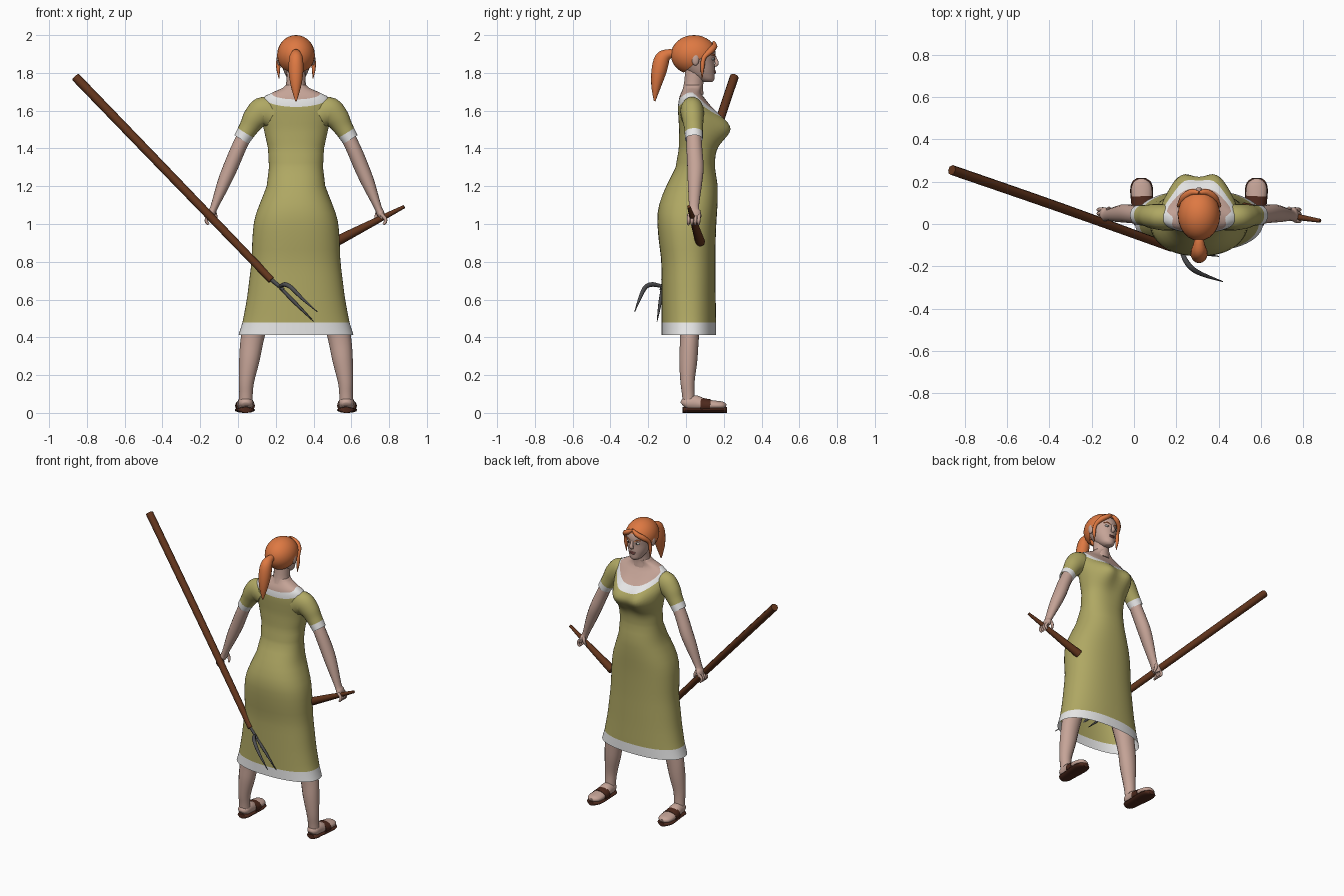
import bpy, bmesh, math
from mathutils import Vector

CX = 0.307  # body centre line


def mat(name, r, g, b):
    m = bpy.data.materials.new(name)
    m.diffuse_color = (r, g, b, 1)
    return m


OLIVE = mat("olive cloth", .43, .39, .125)
TRIM = mat("white trim", .80, .80, .80)
SKIN = mat("skin", .56, .37, .31)
HAIR = mat("orange hair", .73, .19, .055)
WOOD = mat("wood", .125, .036, .012)
LEATHER = mat("leather", .075, .022, .012)
STEEL = mat("dark steel", .075, .075, .08)
EYE = mat("eye white", .65, .65, .62)
DARK = mat("dark iris", .03, .025, .02)
LIPS = mat("lips", .36, .13, .11)


def finish(name, bm, mats, angle=50):
    bmesh.ops.recalc_face_normals(bm, faces=bm.faces)
    me = bpy.data.meshes.new(name)
    bm.to_mesh(me)
    bm.free()
    for m in mats:
        me.materials.append(m)
    ob = bpy.data.objects.new(name, me)
    bpy.context.collection.objects.link(ob)
    bpy.ops.object.select_all(action='DESELECT')
    ob.select_set(True)
    bpy.context.view_layer.objects.active = ob
    bpy.ops.object.shade_smooth_by_angle(angle=math.radians(angle))
    return ob


def loft(name, rings, mats, row_mat=lambda i: 0, caps=(True, True), angle=50):
    """Skin a list of equal-length rings; row_mat picks the colour of each row."""
    bm = bmesh.new()
    vs = [[bm.verts.new(p) for p in r] for r in rings]
    n = len(vs[0])
    for i in range(len(vs) - 1):
        for j in range(n):
            k = (j + 1) % n
            f = bm.faces.new((vs[i][j], vs[i][k], vs[i + 1][k], vs[i + 1][j]))
            f.material_index = row_mat(i)
    for use, i in zip(caps, (0, -1)):
        if use:
            f = bm.faces.new(vs[i])
            f.material_index = row_mat(0 if i == 0 else len(vs) - 2)
    return finish(name, bm, mats, angle)


def spline(pts, sub):
    """Catmull-Rom through points of any dimension."""
    out = []
    for i in range(len(pts) - 1):
        p = [pts[max(0, min(len(pts) - 1, i + d))] for d in (-1, 0, 1, 2)]
        for s in range(sub):
            t = s / sub
            out.append([.5 * (2*b + (c-a)*t + (2*a-5*b+4*c-d)*t*t + (3*b-a-3*c+d)*t**3)
                        for a, b, c, d in zip(*p)])
    return out + [list(pts[-1])]


def tube(name, pts, mats, ref=(0, 1, 0), n=14, sub=4, side=0, **kw):
    """Tube through (x, y, z, a, b); b is the radius along ref. side = +-1 offsets from the body."""
    pts = spline([p if len(p) == 5 else (*p, p[3]) for p in pts], sub)
    if side:
        pts = [(CX + side * p[0], *p[1:]) for p in pts]
    P = [Vector(p[:3]) for p in pts]
    rings = []
    for i, p in enumerate(pts):
        t = (P[min(i + 1, len(P) - 1)] - P[max(i - 1, 0)]).normalized()
        u = Vector(ref).cross(t).normalized()
        v = t.cross(u)
        rings.append([P[i] + u * p[3] * math.cos(q) + v * p[4] * math.sin(q)
                      for q in (2 * math.pi * k / n for k in range(n))])
    return loft(name, rings, mats, **kw)


def ball(name, c, r, m, cut=None):
    bm = bmesh.new()
    bmesh.ops.create_uvsphere(bm, u_segments=24, v_segments=16, radius=1)
    for v in bm.verts:
        v.co = Vector((c[0] + v.co.x * r[0], c[1] + v.co.y * r[1], c[2] + v.co.z * r[2]))
    if cut:
        bmesh.ops.bisect_plane(bm, geom=bm.verts[:] + bm.edges[:] + bm.faces[:],
                               plane_co=cut[0], plane_no=cut[1], clear_inner=True)
    return finish(name, bm, [m])


def lookup(table, z):
    for a, b in zip(table, table[1:]):
        if z <= b[0]:
            t = max(0, (z - a[0]) / (b[0] - a[0]))
            return [p + (q - p) * t for p, q in zip(a[1:], b[1:])]
    return table[-1][1:]


def oval(z, hw, yb, yf, a, e):
    c, s = math.cos(a), math.sin(a)
    x = math.copysign(abs(c) ** e, c) * hw
    y = (yb + yf) / 2 + math.copysign(abs(s) ** e, s) * (yf - yb) / 2
    return x, y, z


# Dress: height, half width, back y, front y
BODY = [(.41, .305, -.13, .16), (.48, .283, -.13, .16), (.6, .26, -.13, .157),
        (.8, .235, -.13, .155), (.92, .231, -.145, .157), (1.0, .225, -.152, .16),
        (1.07, .207, -.15, .165), (1.13, .182, -.135, .168), (1.2, .155, -.105, .168),
        (1.3, .143, -.055, .153), (1.4, .148, -.038, .152), (1.5, .17, -.036, .155),
        (1.56, .183, -.04, .148), (1.61, .185, -.043, .13), (1.65, .18, -.04, .108),
        (1.675, .168, -.034, .09), (1.69, .14, -.028, .08), (1.705, .105, -.02, .08),
        (1.72, .07, -.014, .085), (1.735, .055, -.01, .09)]


def body_point(z, a):
    x, y, z = oval(z, *lookup(BODY, z), a, .88)
    if math.sin(a) > 0:  # bust swelling
        g = sum(math.exp(-((x - c) / .062) ** 2 / 2 - ((z - 1.505) / .06) ** 2 / 2) for c in (-.085, .085))
        y += .088 * g * math.sin(a) ** .5
    return Vector((CX + x, y, z))


def body_height(row, a):
    """Rows level out at the hem and follow the scooped neckline at the top."""
    s = math.sin(a)
    neck = 1.697 - .112 * max(0, s) ** 2 - .037 * max(0, -s) ** 2
    if row < 2:
        return (.413, .478)[row]
    if row <= 18:
        return .478 + (row - 1) / 17 * (1.3 - .478)
    if row <= 32:
        return 1.3 + (row - 18) / 14 * (neck - .04 - 1.3)
    if row <= 34:
        return neck - .04 + (row - 32) * .02
    return neck + (row - 34) / 8 * (1.735 - neck)


ANG = [2 * math.pi * k / 56 for k in range(56)]
loft("dress", [[body_point(body_height(r, a), a) for a in ANG] for r in range(43)], [OLIVE, TRIM, SKIN],
     lambda i: 1 if i == 0 or 32 <= i < 34 else 2 if i >= 34 else 0, caps=(False, True), angle=60)

# Neck and head
tube("neck", [(CX, .035, 1.69, .062, .06), (CX, .04, 1.74, .052, .052), (CX, .05, 1.82, .052, .055)], [SKIN])
HEAD = [(1.752, .022, .085, .14), (1.765, .04, .06, .15), (1.79, .056, .02, .152), (1.82, .069, -.005, .153),
        (1.86, .08, -.03, .152), (1.9, .086, -.045, .157), (1.94, .082, -.04, .145), (1.975, .05, -.01, .105)]
loft("head", [[Vector((CX, 0, 0)) + Vector(oval(*r, 2 * math.pi * k / 28, 1)) for k in range(28)]
              for r in spline(HEAD, 3)], [SKIN])
tube("nose", [(CX, .15, 1.893, .008, .006), (CX, .158, 1.87, .010, .009), (CX, .163, 1.848, .015, .011),
              (CX, .152, 1.836, .009, .006)], [SKIN], n=10)
ball("upper_lip", (CX, .149, 1.809), (.021, .010, .005), LIPS)
ball("lower_lip", (CX, .149, 1.801), (.018, .010, .006), LIPS)

# Hair
ball("hair_cap", (CX, .042, 1.895), (.1, .122, .105), HAIR, ((CX, -.02, 1.795), (0, -.63, .77)))
tube("ponytail", [(CX, -.06, 1.9, .022), (CX, -.09, 1.9, .026, .026), (CX, -.125, 1.875, .04, .037),
                  (CX, -.143, 1.81, .04, .04), (CX, -.158, 1.73, .026, .028), (CX, -.166, 1.65, .004, .004)],
     [HAIR], ref=(1, 0, 0))

for s, n in ((-1, "left"), (1, "right")):
    # Face and hair details
    ball(n + "_eye", (CX + s * .033, .142, 1.873), (.016, .009, .007), EYE)
    ball(n + "_iris", (CX + s * .032, .147, 1.873), (.006, .006, .006), DARK)
    tube(n + "_eyebrow", [(.014, .153, 1.887, .003), (.035, .149, 1.897, .004), (.055, .133, 1.893, .002)],
         [HAIR], n=6, side=s)
    ball(n + "_ear", (CX + s * .09, .05, 1.872), (.012, .02, .033), SKIN)
    tube(n + "_fringe", [(.0, .147, 1.962, .008), (.035, .15, 1.94, .016), (.07, .128, 1.915, .017),
                         (.09, .095, 1.88, .012), (.094, .087, 1.83, .011), (.09, .085, 1.77, .002)],
         [HAIR], n=8, side=s)

    # Sleeve with cuff
    sl = [(.12, .03, 1.575, .07, .06), (.17, .032, 1.597, .077, .062), (.215, .036, 1.563, .066, .058),
          (.25, .04, 1.51, .052, .05), (.288, .042, 1.448, .044, .047)]
    tube(n + "_sleeve", sl, [OLIVE, TRIM], n=20, sub=5, side=s, caps=(True, False),
         row_mat=lambda i: 1 if i >= 17 else 0)

    # Arm, hand, thumb and fingers
    tube(n + "_arm", [(.245, .042, 1.52, .038), (.30, .044, 1.41, .039, .042), (.347, .05, 1.3, .039, .044),
                      (.385, .047, 1.21, .034, .038), (.433, .042, 1.09, .02, .027),
                      (.446, .045, 1.06, .021, .034), (.458, .045, 1.03, .014, .032)], [SKIN], side=s)
    for k in range(4):
        y = .016 + k * .018
        tube(n + "_finger", [(.452, y, 1.05, .010), (.472, y - .002, 1.03, .009), (.474, y - .003, 1.012, .009),
                             (.462, y - .003, .997, .006)], [SKIN], n=8, sub=2, side=s)
    tube(n + "_thumb", [(.435, .065, 1.07, .011), (.425, .072, 1.04, .010), (.42, .06, 1.015, .006)],
         [SKIN], n=8, sub=2, side=s)

    # Leg, foot and sandal
    tube(n + "_leg", [(.11, .015, .95, .085), (.18, .018, .62, .07), (.228, .018, .41, .062, .052),
                      (.247, .012, .28, .054, .049), (.262, .008, .17, .041, .039), (.265, .012, .1, .036, .034),
                      (.266, .016, .04, .036, .034)], [SKIN], side=s)
    foot = [(.266, -.017, .04, .022, .018), (.266, .0, .05, .038, .034), (.267, .05, .052, .042, .042),
            (.269, .1, .043, .047, .031), (.271, .16, .04, .05, .025), (.272, .195, .038, .04, .021),
            (.272, .212, .035, .018, .012)]
    tube(n + "_foot", foot, [SKIN], ref=(0, 0, 1), side=s)
    tube(n + "_sole", [(x, y * 1.02, .0155, a + .004, .0155) for x, y, z, a, b in foot], [LEATHER],
         ref=(0, 0, 1), side=s)
    tube(n + "_strap", [(.268, .078, .04, .05, .042), (.27, .13, .038, .053, .034)], [LEATHER],
         ref=(0, 0, 1), side=s)

# Pitchfork: handle, ferrule and three curved tines
tube("fork_handle", [(-.86, .255, 1.778, .024), (-.34, .075, 1.24, .023), (.178, -.112, .703, .02)],
     [WOOD], n=8)
tube("fork_ferrule", [(.172, -.11, .71, .012), (.24, -.132, .652, .008)], [STEEL], n=8, sub=1)
tube("upper_tine", [(.22, -.12, .667, .008), (.245, -.175, .68, .012), (.28, -.215, .665, .012),
                    (.335, -.243, .61, .009), (.42, -.272, .535, .002)], [STEEL], ref=(0, 0, 1), n=8)
tube("middle_tine", [(.225, -.125, .662, .008), (.30, -.137, .585, .009), (.40, -.153, .485, .002)],
     [STEEL], n=8)
tube("lower_tine", [(.225, -.12, .66, .008), (.215, -.07, .63, .011), (.24, -.04, .59, .011),
                    (.34, -.04, .49, .002)], [STEEL], ref=(0, 0, 1), n=8)

# Short tapered stick in the other hand
tube("short_stick", [(.88, .015, 1.092, .009), (.70, .045, 1.0, .019), (.515, .075, .905, .027)],
     [WOOD], n=8)
